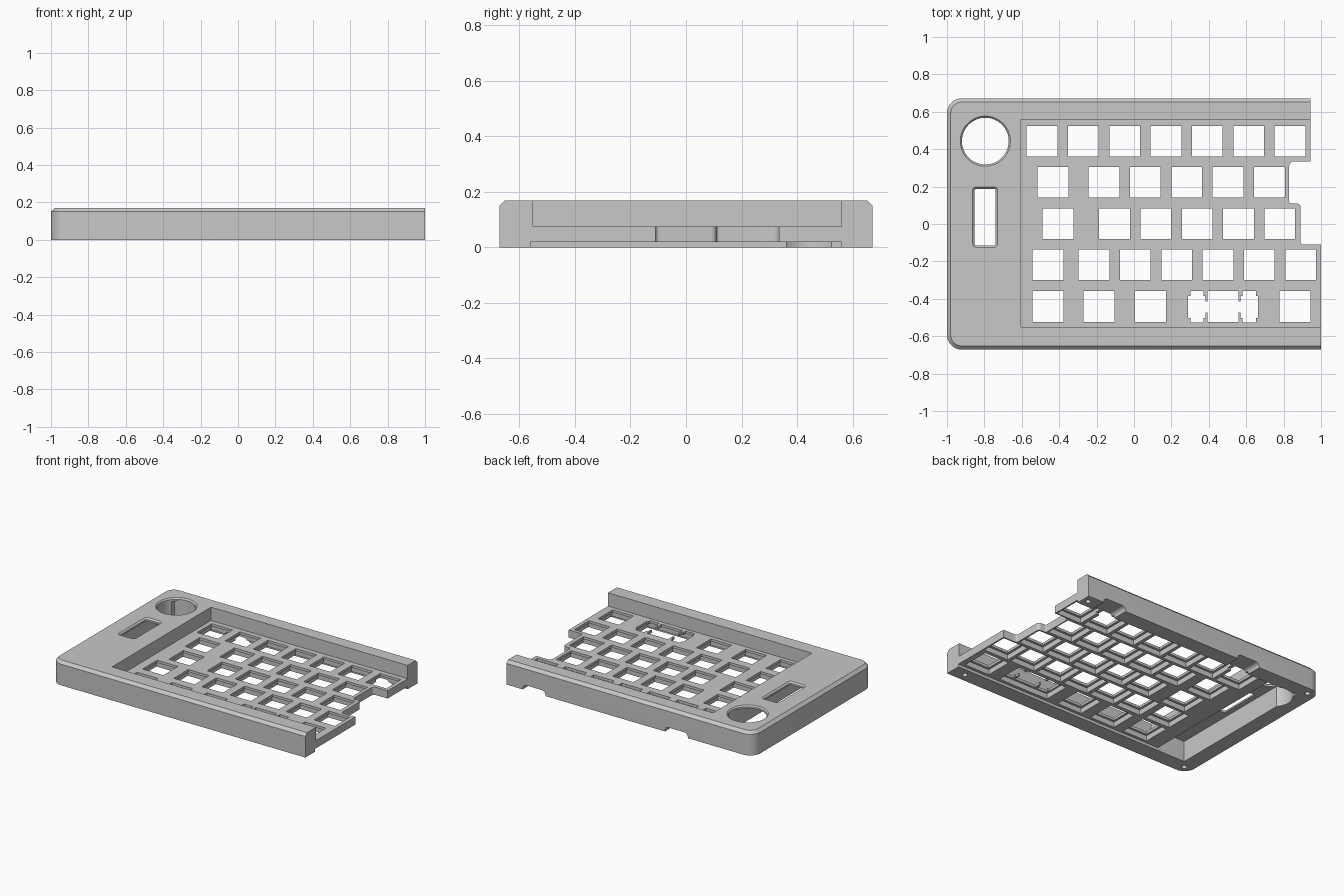
import bpy, bmesh, math
from mathutils import Vector, Matrix

if "Cube" in bpy.data.objects:
    bpy.data.objects.remove(bpy.data.objects["Cube"], do_unlink=True)

grey = bpy.data.materials.new("plain_grey")
grey.use_nodes = True
grey.diffuse_color = (0.58, 0.58, 0.58, 1)
grey.node_tree.nodes["Principled BSDF"].inputs["Base Color"].default_value = (0.58, 0.58, 0.58, 1)


def rect(x0, x1, y0, y1):
    return [(x0, y0), (x1, y0), (x1, y1), (x0, y1)]


def box_at(x, y, w, h):
    return rect(x - w / 2, x + w / 2, y - h / 2, y + h / 2)


def circle(x, y, r, n=64):
    return [(x + r * math.cos(math.tau * i / n), y + r * math.sin(math.tau * i / n)) for i in range(n)]


def rounded(points, radii, steps=8):
    """Round the right-angled corners of an outline; radius 0 keeps a corner."""
    out = []
    for i, (p, r) in enumerate(zip(points, radii)):
        p = Vector(p)
        if r == 0:
            out.append(tuple(p))
            continue
        a = (Vector(points[i - 1]) - p).normalized()
        b = (Vector(points[(i + 1) % len(points)]) - p).normalized()
        for k in range(steps + 1):
            t = math.pi / 2 * k / steps
            out.append(tuple(p + a * r * (1 - math.sin(t)) + b * r * (1 - math.cos(t))))
    return out


def loft(bm, *layers):
    """Closed solid through stacked outlines, each given as (outline, z)."""
    rings = [[bm.verts.new((x, y, z)) for x, y in pts] for pts, z in layers]
    for low, high in zip(rings, rings[1:]):
        for i in range(len(low)):
            bm.faces.new((low[i - 1], low[i], high[i], high[i - 1]))
    bm.faces.new(rings[0][::-1])
    bm.faces.new(rings[-1])


def finish(bm, name):
    bmesh.ops.recalc_face_normals(bm, faces=bm.faces[:])
    mesh = bpy.data.meshes.new(name)
    bm.to_mesh(mesh)
    bm.free()
    mesh.materials.append(grey)
    obj = bpy.data.objects.new(name, mesh)
    bpy.context.collection.objects.link(obj)
    return obj


# Case body with rounded left corners and a chamfered top edge
H, HALF = 0.17, 0.672
bm = bmesh.new()
side = rounded(rect(-1, 1, -HALF, HALF), (0.08, 0, 0, 0.08))
top = rounded(rect(-0.98, 1, 0.02 - HALF, HALF - 0.02), (0.06, 0, 0, 0.06))
loft(bm, (side, 0), (side, 0.15), (top, H))
case = finish(bm, "keyboard_case")
bpy.context.view_layer.objects.active = case
case.select_set(True)


def cut(*solids, turn=0):
    """Subtract lofted solids from the case, turned about x by an angle."""
    bm = bmesh.new()
    for layers in solids:
        loft(bm, *layers)
    bm.transform(Matrix.Rotation(turn, 4, 'X'))
    cutter = finish(bm, "cutter")
    cutter.hide_render = True
    mod = case.modifiers.new("cut", 'BOOLEAN')
    mod.operation = 'DIFFERENCE'
    mod.solver = 'EXACT'
    mod.object = cutter
    bpy.ops.object.modifier_apply(modifier=mod.name)
    bpy.data.objects.remove(cutter, do_unlink=True)


def through(pts, z0=-0.1, z1=0.3):
    return ((pts, z0), (pts, z1))


# Key well above the plate, shallow pocket below it, deep bay on the left
cut(through(rect(-0.605, 1.2, -0.552, 0.56), z0=0.075))
cut(through(rect(-0.7, 1.2, -0.56, 0.56), z1=0.02))
cut(through(rect(-0.89, -0.67, -0.56, 0.56), z1=0.148))

# Stepped right edge
steps = [(0.943, 0.8), (0.943, 0.335), (0.83, 0.335), (0.83, 0.11),
         (0.89, 0.11), (0.89, -0.11), (1.1, -0.11), (1.1, 0.8)]
cut(through(rounded(steps, (0, 0, 0.025, 0.01, 0.02, 0.015, 0, 0), 4)))

# Switch holes: row centre, single keys, then first and count of the regular run
KEY, PITCH, RELIEF, LIP = 0.164, 0.221, 0.196, 0.057
rows = [(0.442, [], -0.492, 7),
        (0.223, [-0.433], -0.16, 5),
        (0.002, [-0.406], -0.104, 5),
        (-0.217, [-0.46], -0.214, 6),
        (-0.441, [-0.46, -0.187, 0.088, 0.861], 0.476, 1)]
centres = [(x, y) for y, single, start, count in rows
           for x in single + [start + PITCH * i for i in range(count)]]
cut(*[through(box_at(x, y, KEY, KEY)) for x, y in centres])

# Wider clip relief under each switch, leaving a thin lip
cut(*[through(box_at(x, y, RELIEF, RELIEF), z1=LIP) for x, y in centres])

# Stabiliser cut-outs beside the wide key, relieved below as well
cut(through(box_at(0.476, -0.443, 0.27, 0.058)))
for x in (0.336, 0.616):
    cut(through(box_at(x, -0.443, 0.07, 0.168)))
    cut(through(box_at(x, -0.443, 0.092, 0.118)))
cut(through(box_at(0.476, -0.443, 0.396, 0.19), z1=LIP))

# Round knob opening and display window, both with a chamfered rim
KX, KY = -0.795, 0.443
bore, rim = circle(KX, KY, 0.125), circle(KX, KY, 0.134)
cut(((bore, -0.1), (bore, 0.161), (rim, H), (rim, 0.3)))
inner = rounded(rect(-0.852, -0.74, -0.115, 0.188), [0.01] * 4, 4)
outer = rounded(rect(-0.863, -0.729, -0.125, 0.199), [0.02] * 4, 4)
cut(((inner, 0.1), (inner, 0.16), (outer, H), (outer, 0.3)))

# Screw holes in the underside
cut(*[through(circle(x, y, 0.018, 20), z1=0.1) for x in (-0.935, 0.9) for y in (-0.615, 0.615)])

# Low round-shouldered notches along the bottom of the back wall
notches = [rounded(rect(x - 0.09, x + 0.09, -0.1, 0.035), (0, 0, 0.03, 0.03)) for x in (-0.395, 0.725)]
cut(*[through(pts, -0.7, -0.5) for pts in notches], turn=math.pi / 2)

# Smooth the round walls, keep hard edges
bpy.ops.object.shade_smooth_by_angle(angle=math.radians(30))
